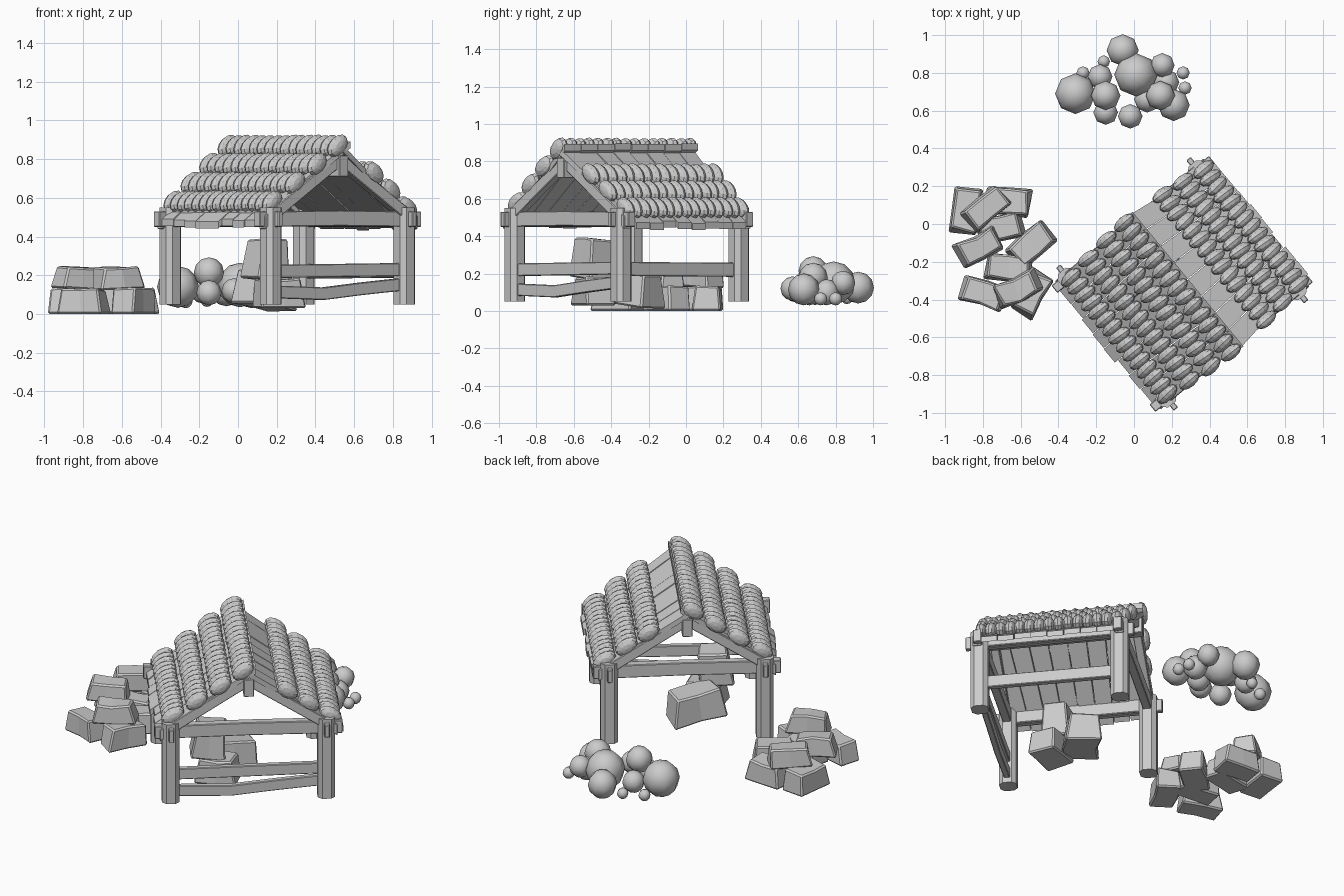
import bpy, bmesh, math, random
from mathutils import Matrix, Vector, Euler

if "Cube" in bpy.data.objects:
    bpy.data.objects.remove(bpy.data.objects["Cube"])

random.seed(4)
# local hut frame: u = across the ridge, v = along the ridge
HUT = Matrix.Translation((0.255, -0.317, 0)) @ Matrix.Rotation(math.radians(39.5), 4, 'Z')
SLOPE, RIDGE_Z = 0.72, 0.865
PU, PV = 0.447, 0.408


def finish(name, bm, matrix=Matrix(), bevel=0.0, smooth=False):
    bmesh.ops.recalc_face_normals(bm, faces=bm.faces)
    me = bpy.data.meshes.new(name)
    bm.to_mesh(me)
    bm.free()
    ob = bpy.data.objects.new(name, me)
    bpy.context.collection.objects.link(ob)
    ob.matrix_world = matrix
    for p in me.polygons:
        p.use_smooth = smooth
    if bevel:
        m = ob.modifiers.new("bevel", 'BEVEL')
        m.width, m.segments = bevel, 1
    return ob


def beam(name, pts, w, h, bevel=0.004):
    """Rectangular timber along a path, h measured vertically."""
    pts = [Vector(p) for p in pts]
    d = pts[-1] - pts[0]
    side = Vector((-d.y, d.x, 0)).normalized() * w / 2
    up = Vector((0, 0, h / 2))
    bm = bmesh.new()
    rings = [[bm.verts.new(p + a * side + b * up)
              for a, b in ((-1, -1), (1, -1), (1, 1), (-1, 1))] for p in pts]
    for r, s in zip(rings, rings[1:]):
        for i in range(4):
            bm.faces.new((r[i], r[(i + 1) % 4], s[(i + 1) % 4], s[i]))
    bm.faces.new(rings[0])
    bm.faces.new(rings[-1])
    return finish(name, bm, HUT, bevel)


# corner posts with chamfered edges
for su in (-1, 1):
    for sv in (-1, 1):
        bm = bmesh.new()
        bmesh.ops.create_cube(bm, size=1, matrix=Matrix.Translation((su * PU, sv * PV, 0.3))
                              @ Matrix.Diagonal((0.1, 0.1, 0.5, 1)))
        upright = [e for e in bm.edges
                   if abs(e.verts[0].co.z - e.verts[1].co.z) > 0.1]
        bmesh.ops.bevel(bm, geom=upright, offset=0.024, segments=1, affect='EDGES')
        finish("corner_post", bm, HUT)

# tie beams, wall plates, ridge beam and gable rafters
for s in (-1, 1):
    beam("tie_beam", [(-0.54, s * PV, 0.49), (0, s * PV, 0.495), (0.54, s * PV, 0.49)], 0.05, 0.08)
    beam("wall_plate", [(s * PU, -0.44, 0.495), (s * PU, 0.44, 0.495)], 0.05, 0.085)
    beam("plate_tenon", [(s * PU, -0.49, 0.49), (s * PU, 0.49, 0.49)], 0.03, 0.08)
    for t in (-1, 1):
        beam("gable_rafter", [(0, s * 0.415, 0.80), (t * 0.51, s * 0.415, 0.80 - 0.51 * SLOPE + 0.04)],
             0.05, 0.07)
beam("ridge_beam", [(0, -0.46, 0.765), (0, 0.46, 0.765)], 0.06, 0.11)

# fence rails
beam("upper_end_rail", [(-PU, -PV, 0.22), (0, -PV, 0.225), (PU, -PV, 0.23)], 0.035, 0.068)
beam("lower_end_rail", [(-PU, -PV, 0.115), (-0.1, -PV, 0.105), (0.15, -PV, 0.13), (PU, -PV, 0.155)],
     0.035, 0.065)
beam("side_rail", [(PU, -PV, 0.225), (PU, PV, 0.22)], 0.035, 0.075)

# fanned roof planks on both slopes; the left slope overshoots the ridge
N = 8
for s in (-1, 1):
    top_u = 0.04 if s < 0 else -0.01
    for i in range(N):
        eave = 0.53 + random.uniform(-0.012, 0.012) + (0.01 if s > 0 else 0)
        bm = bmesh.new()
        ring = []
        for u, half in ((-top_u if s < 0 else top_u, 0.465), (eave, 0.385)):
            a, b = [-half + 2 * half * k / N for k in (i + 0.02, i + 0.98)]
            row = [(s * u, a), (s * u, b)]
            ring += row if not ring else row[::-1]
        lift = random.uniform(-0.003, 0.003)
        z = lambda u: RIDGE_Z - SLOPE * u * s + lift
        top = [bm.verts.new((u, v, z(u))) for u, v in ring]
        low = [bm.verts.new((u, v, z(u) - 0.035)) for u, v in ring]
        bm.faces.new(top)
        bm.faces.new(low)
        for k in range(4):
            bm.faces.new((top[k], top[(k + 1) % 4], low[(k + 1) % 4], low[k]))
        finish("roof_plank", bm, HUT)

# rows of rounded tiles standing on the planks
ang = math.atan(SLOPE)
for u, half in ((-0.42, 0.40), (-0.285, 0.42), (-0.15, 0.435), (-0.02, 0.445),
                (0.21, 0.43), (0.335, 0.415), (0.46, 0.395)):
    s = -1 if u < 0 else 1
    bm = bmesh.new()
    for i in range(15):
        v = -half + 2 * half * i / 14
        loc = Vector((u + s * 0.012, v, RIDGE_Z - SLOPE * abs(u) + 0.018))
        m = (Matrix.Translation(loc)
             @ Matrix.Rotation(s * ang + random.uniform(-.08, .08), 4, 'Y')
             @ Matrix.Rotation(random.uniform(-.1, .1), 4, 'Z')
             @ Matrix.Diagonal((0.073, 0.034, 0.047, 1))
             @ Matrix.Rotation(math.pi / 2, 4, 'X'))
        bmesh.ops.create_uvsphere(bm, u_segments=12, v_segments=6, radius=1, matrix=m)
    finish("roof_tile_row", bm, HUT)


def stone(name, x, y, z, size, turn, tilt=0.0, lean=0.0):
    bm = bmesh.new()
    bmesh.ops.create_cube(bm, size=1)
    cross = [e for e in bm.edges if abs(e.verts[0].co.x - e.verts[1].co.x) > 0.5]
    bmesh.ops.subdivide_edges(bm, edges=cross, cuts=1)
    bow = random.uniform(-0.1, 0.1)
    for v in bm.verts:
        c = v.co
        if abs(c.x) < 0.1:
            c.y += bow
        c.x *= 1 - 0.16 * (c.z + 0.5)
        c.y *= 1 - 0.12 * (c.z + 0.5)
        c.x += random.uniform(-0.04, 0.04)
        c.y += random.uniform(-0.05, 0.05)
        if c.z > 0:
            c.z += random.uniform(-0.06, 0.06)
    bmesh.ops.scale(bm, vec=size, verts=bm.verts)
    rot = Euler((math.radians(lean), math.radians(tilt), math.radians(turn))).to_matrix().to_4x4()
    finish(name, bm, Matrix.Translation((x, y, z)) @ rot, 0.009)


# stone pile on the left: lower layer, then upper layer
L = (0.25, 0.145, 0.13)
for x, y, a in ((-0.89, 0.07, 82), (-0.67, 0.12, -6), (-0.71, -0.02, 12), (-0.66, -0.23, -6),
                (-0.80, -0.37, -18), (-0.54, -0.37, 62), (-0.54, -0.11, 42)):
    stone("lower_stone", x, y, 0.066, L, a)
for x, y, a in ((-0.78, 0.08, 40), (-0.82, -0.12, 26), (-0.62, -0.34, 24)):
    stone("upper_stone", x, y, 0.185, (0.25, 0.135, 0.115), a, random.uniform(-4, 4))

# stones under the roof
stone("large_inner_stone", 0.14, -0.29, 0.12, (0.32, 0.2, 0.17), 55, 8)
stone("low_inner_stone", 0.21, -0.49, 0.105, (0.24, 0.18, 0.15), 20)
stone("top_inner_stone", 0.15, -0.5, 0.28, (0.2, 0.16, 0.21), 35, 6)

# bush made of low-poly balls
for x, y, z, r in ((-0.31, 0.69, 0.14, 0.108), (0.01, 0.79, 0.15, 0.115), (-0.06, 0.92, 0.125, 0.085),
                   (-0.15, 0.68, 0.215, 0.078), (0.14, 0.68, 0.18, 0.078), (0.21, 0.63, 0.115, 0.085),
                   (-0.02, 0.57, 0.12, 0.065), (-0.15, 0.59, 0.11, 0.065), (0.15, 0.84, 0.15, 0.065),
                   (-0.18, 0.78, 0.12, 0.066), (0.17, 0.75, 0.10, 0.07), (0.07, 0.66, 0.10, 0.07),
                   (0.26, 0.80, 0.065, 0.035), (0.27, 0.72, 0.065, 0.035),
                   (-0.27, 0.80, 0.065, 0.035), (-0.16, 0.86, 0.07, 0.033)):
    bm = bmesh.new()
    bmesh.ops.create_uvsphere(bm, u_segments=8, v_segments=6, radius=r)
    finish("bush_ball", bm, Matrix.Translation((x, y, z)), smooth=True)
